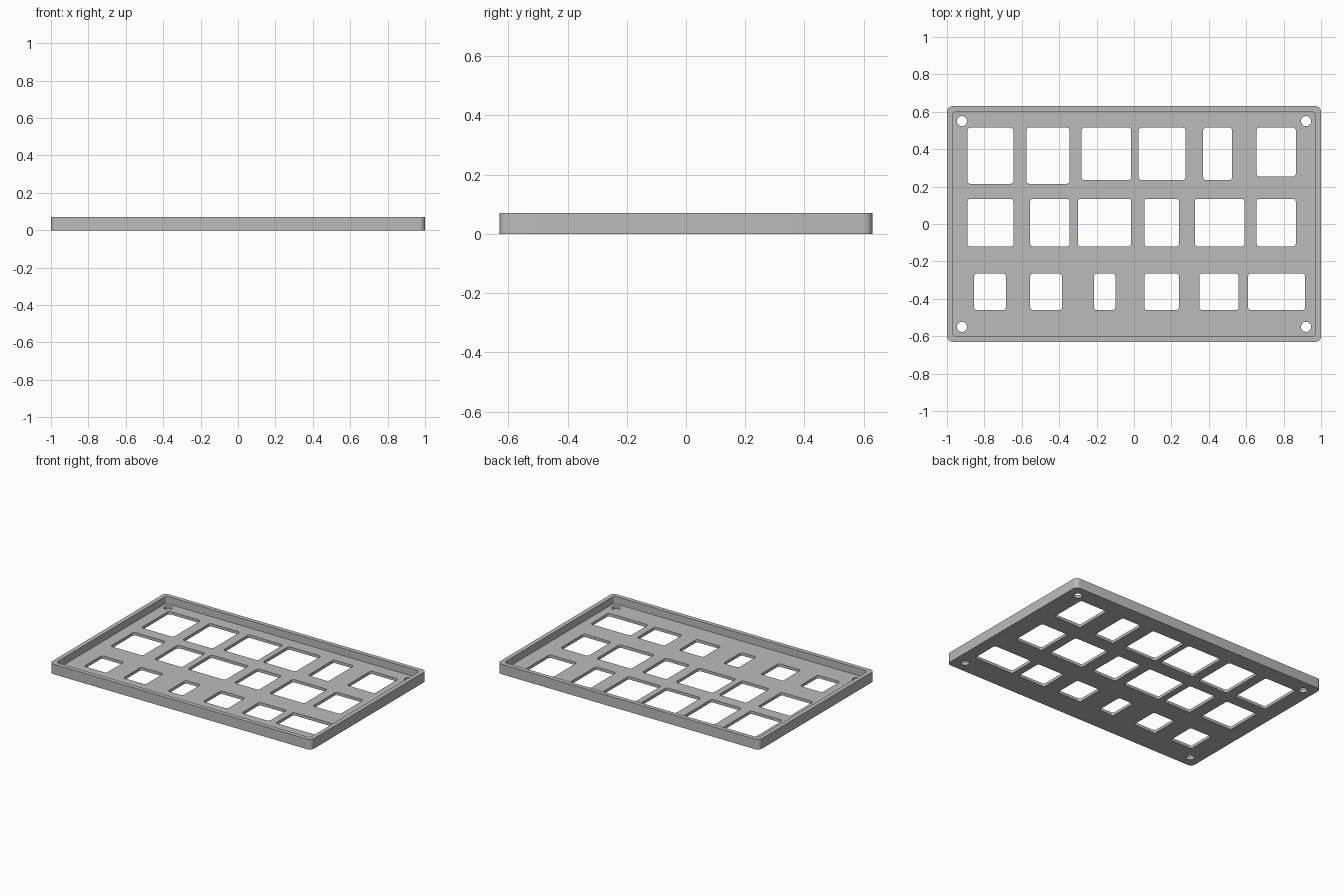
import bpy, bmesh, math

cube = bpy.data.objects.get("Cube")
if cube:
    bpy.data.objects.remove(cube, do_unlink=True)

HEIGHT, FLOOR, WALL = 0.07, 0.02, 0.03
HALF_X, HALF_Y = 1.0, 0.63

grey = bpy.data.materials.new("plain grey")
grey.use_nodes = True
colour = (0.5, 0.5, 0.5, 1)
grey.diffuse_color = colour
grey.node_tree.nodes["Principled BSDF"].inputs["Base Color"].default_value = colour


def rounded_prism(bm, x0, x1, y0, y1, z0, z1, radius, steps=6):
    """Upright prism with a rounded rectangle as its outline."""
    corners = ((x1, y1, -1, -1), (x0, y1, 1, -1), (x0, y0, 1, 1), (x1, y0, -1, 1))
    ring = []
    for quarter, (x, y, sx, sy) in enumerate(corners):
        for i in range(steps + 1):
            a = math.pi / 2 * (quarter + i / steps)
            ring.append(bm.verts.new((x + radius * (sx + math.cos(a)),
                                      y + radius * (sy + math.sin(a)), z0)))
    base = bm.faces.new(ring)
    top = bmesh.ops.extrude_face_region(bm, geom=[base])["geom"]
    bmesh.ops.translate(bm, vec=(0, 0, z1 - z0),
                        verts=[v for v in top if isinstance(v, bmesh.types.BMVert)])


def make_object(name, bm):
    bmesh.ops.remove_doubles(bm, verts=bm.verts, dist=1e-5)
    bmesh.ops.recalc_face_normals(bm, faces=bm.faces)
    mesh = bpy.data.meshes.new(name)
    bm.to_mesh(mesh)
    bm.free()
    mesh.materials.append(grey)
    obj = bpy.data.objects.new(name, mesh)
    bpy.context.collection.objects.link(obj)
    return obj


# Tray body
bm = bmesh.new()
rounded_prism(bm, -HALF_X, HALF_X, -HALF_Y, HALF_Y, 0, HEIGHT, 0.03)
tray = make_object("tray", bm)

# Recess that leaves a thin floor and a raised rim
bm = bmesh.new()
rounded_prism(bm, WALL - HALF_X, HALF_X - WALL, WALL - HALF_Y, HALF_Y - WALL,
              FLOOR, HEIGHT + 0.1, 0.02)
recess = make_object("recess_cutter", bm)

# Window openings: each row has a top edge and (left, right, bottom) spans
rows = [
    (0.515, [(-0.89, -0.645, 0.215), (-0.575, -0.345, 0.215), (-0.28, -0.015, 0.235),
             (0.025, 0.275, 0.235), (0.37, 0.525, 0.235), (0.655, 0.865, 0.255)]),
    (0.135, [(l, r, -0.12) for l, r in
             ((-0.89, -0.645), (-0.555, -0.345), (-0.3, -0.015),
              (0.055, 0.24), (0.325, 0.59), (0.655, 0.865))]),
    (-0.265, [(l, r, -0.46) for l, r in
              ((-0.855, -0.685), (-0.555, -0.385), (-0.215, -0.1),
               (0.055, 0.24), (0.35, 0.56), (0.61, 0.915))]),
]
bm = bmesh.new()
for top, spans in rows:
    for left, right, bottom in spans:
        rounded_prism(bm, left, right, bottom, top, -0.05, FLOOR + 0.02, 0.015)

# Round screw holes in the four corners
R = 0.027
for x in (-0.92, 0.92):
    for y in (-0.55, 0.55):
        rounded_prism(bm, x - R, x + R, y - R, y + R, -0.05, FLOOR + 0.02, R)
openings = make_object("openings_cutter", bm)

# Cut the tray, then drop the cutters
bpy.context.view_layer.objects.active = tray
for cutter in (recess, openings):
    cutter.hide_render = True
    mod = tray.modifiers.new(cutter.name, 'BOOLEAN')
    mod.operation = 'DIFFERENCE'
    mod.solver = 'EXACT'
    mod.object = cutter
    bpy.ops.object.modifier_apply(modifier=mod.name)
    bpy.data.objects.remove(cutter, do_unlink=True)

# Smooth rounded corners with crisp edges
bpy.ops.object.select_all(action='DESELECT')
tray.select_set(True)
bpy.ops.object.shade_smooth_by_angle(angle=math.radians(30))
